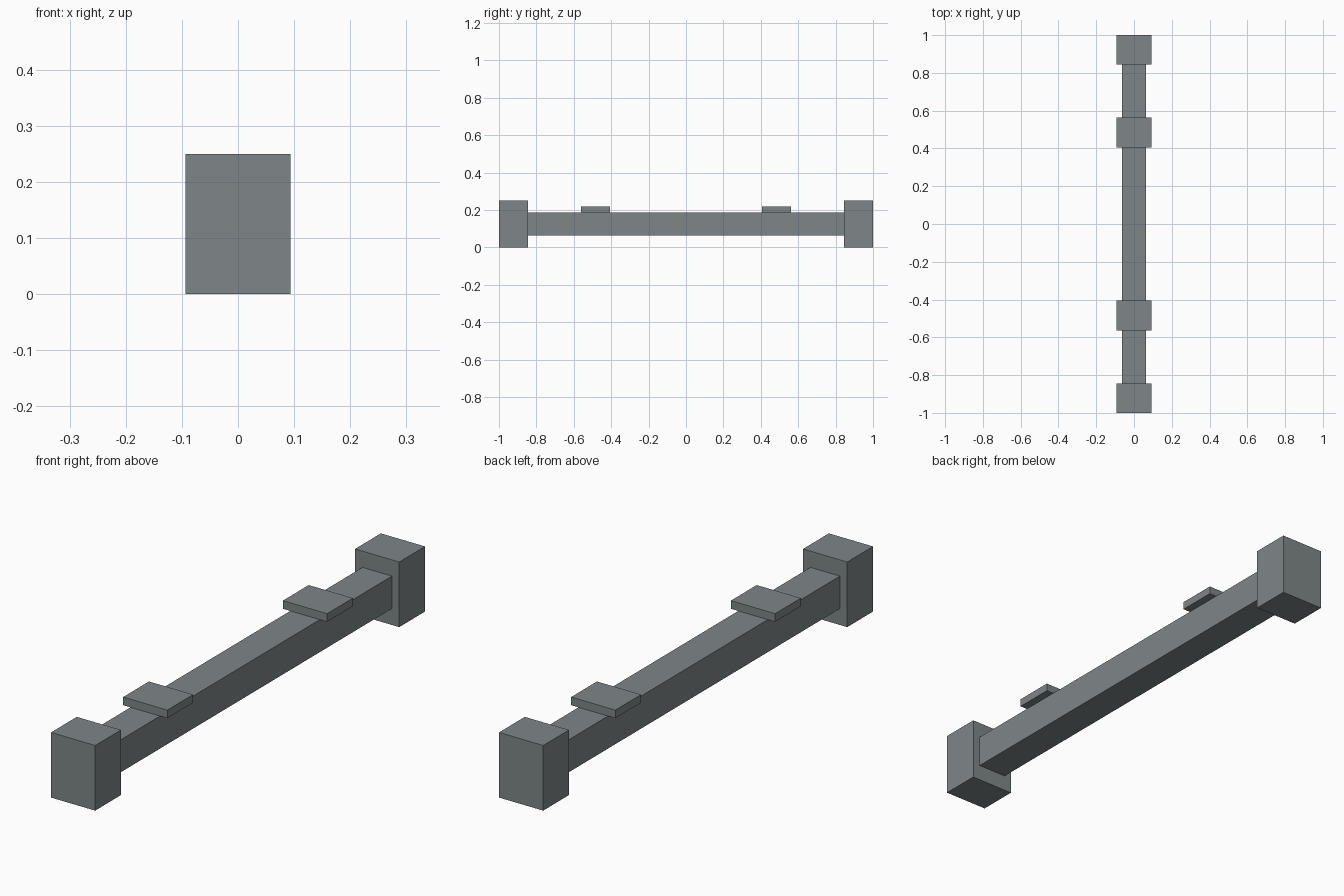
import bpy

if "Cube" in bpy.data.objects:
    bpy.data.objects.remove(bpy.data.objects["Cube"])

U = 1 / 32  # model grid unit

steel = bpy.data.materials.new("steel_grey")
steel.diffuse_color = (0.21, 0.24, 0.246, 1)
steel.use_nodes = True
steel.node_tree.nodes["Principled BSDF"].inputs["Base Color"].default_value = steel.diffuse_color


def box(name, x, y, z):
    """Box from (min, max) ranges given in grid units."""
    ranges = (x, y, z)
    bpy.ops.mesh.primitive_cube_add(
        size=1, location=[(a + b) / 2 * U for a, b in ranges])
    ob = bpy.context.object
    ob.name = name
    ob.scale = [(b - a) * U for a, b in ranges]
    bpy.ops.object.transform_apply(location=False, rotation=False, scale=True)
    ob.data.materials.append(steel)
    return ob


# Long central bar, butting against the end blocks
box("beam", (-2, 2), (-27, 27), (2, 6))

# Mirrored end blocks and flat top pads
for side, s in (("front", -1), ("back", 1)):
    box(side + "_end_block", (-3, 3), sorted((27 * s, 32 * s)), (0, 8))
    box(side + "_top_pad", (-3, 3), sorted((13 * s, 18 * s)), (6, 7))
